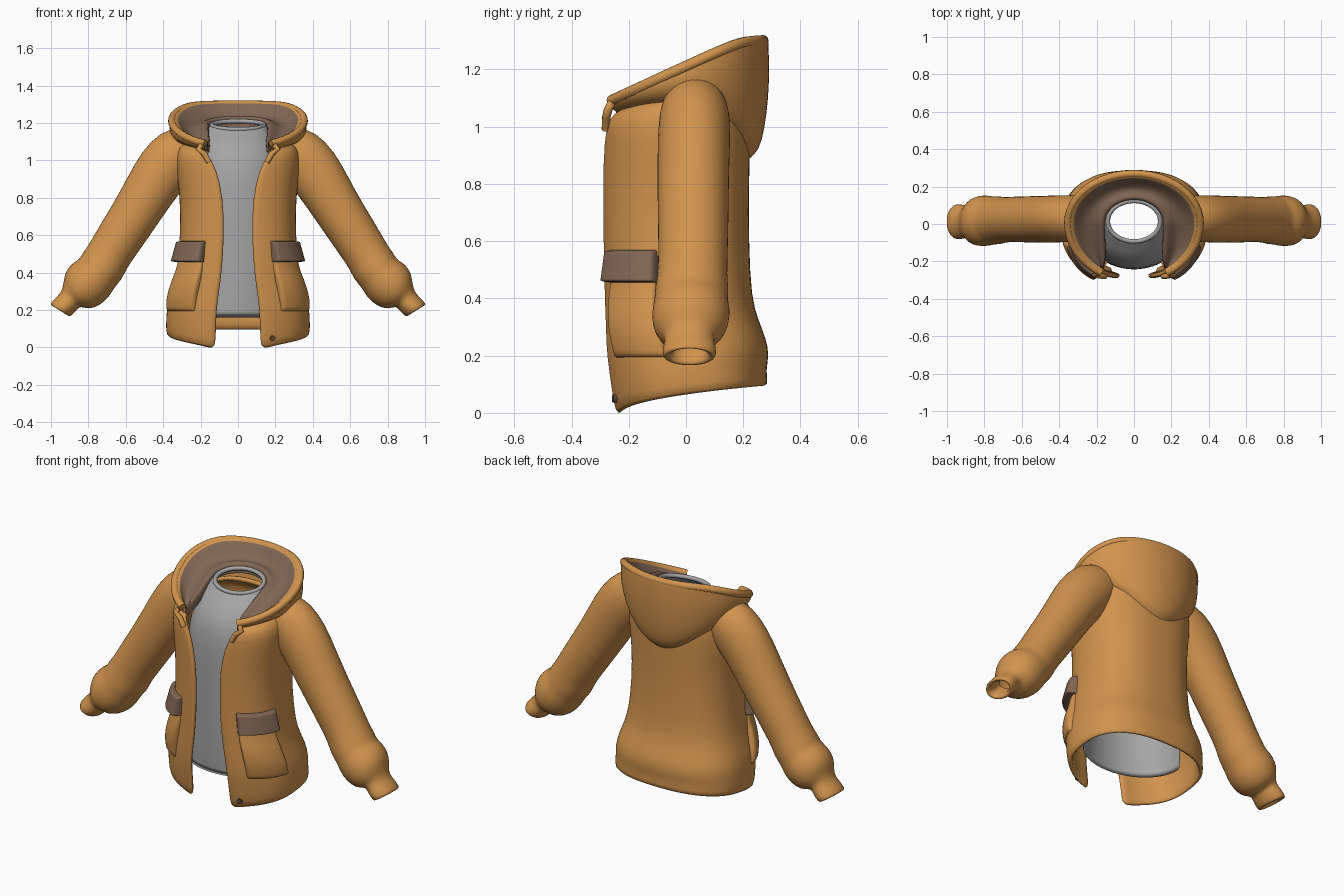
import bpy, bmesh, math
from math import sin, cos, pi
from mathutils import Vector

if "Cube" in bpy.data.objects:
    bpy.data.objects.remove(bpy.data.objects["Cube"])


def material(name, rgb):
    m = bpy.data.materials.new(name)
    m.diffuse_color = (*rgb, 1)
    m.use_nodes = True
    m.node_tree.nodes["Principled BSDF"].inputs["Base Color"].default_value = m.diffuse_color
    return m


ORANGE = material("orange_cloth", (0.64, 0.295, 0.075))
BROWN = material("brown_lining", (0.22, 0.135, 0.09))
GREY = material("grey_shirt", (0.38, 0.38, 0.385))
DARK = material("dark_button", (0.12, 0.06, 0.035))


def loft(name, rows, mats, closed=False, subsurf=1, thick=0, row_mat=None):
    """Skin a grid of points; rows run bottom to top."""
    bm = bmesh.new()
    grid = [[bm.verts.new(p) for p in r] for r in rows]
    n = len(rows[0])
    for i in range(len(rows) - 1):
        for j in range(n if closed else n - 1):
            k = (j + 1) % n
            f = bm.faces.new((grid[i][j], grid[i + 1][j], grid[i + 1][k], grid[i][k]))
            f.smooth = True
            f.material_index = row_mat(i) if row_mat else 0
    if closed:
        bmesh.ops.recalc_face_normals(bm, faces=bm.faces)
    me = bpy.data.meshes.new(name)
    bm.to_mesh(me)
    bm.free()
    ob = bpy.data.objects.new(name, me)
    bpy.context.collection.objects.link(ob)
    for m in mats:
        me.materials.append(m)
    if thick:
        s = ob.modifiers.new("thickness", 'SOLIDIFY')
        s.thickness, s.offset = thick, -1
    if subsurf:
        s = ob.modifiers.new("smooth", 'SUBSURF')
        s.levels = s.render_levels = subsurf
    return ob


def power(v, e):
    return math.copysign(abs(v) ** e, v)


def tube(name, pts, r, mat, cyclic=False):
    cu = bpy.data.curves.new(name, 'CURVE')
    cu.dimensions, cu.bevel_depth, cu.bevel_resolution, cu.use_fill_caps = '3D', r, 3, True
    sp = cu.splines.new('POLY')
    sp.points.add(len(pts) - 1)
    for q, p in zip(sp.points, pts):
        q.co = (*p, 1)
    sp.use_cyclic_u = cyclic
    sp.use_smooth = True
    cu.materials.append(mat)
    ob = bpy.data.objects.new(name, cu)
    bpy.context.collection.objects.link(ob)


# ---- jacket body: height, half width, front y, back y, half opening
BODY = [(0.00, .385, -.258, .290, .120), (0.10, .385, -.272, .278, .120),
        (0.20, .382, -.287, .292, .115), (0.26, .370, -.289, .280, .108),
        (0.32, .350, -.290, .255, .100), (0.40, .328, -.292, .228, .088),
        (0.60, .308, -.295, .220, .074), (0.80, .310, -.298, .220, .080),
        (0.95, .330, -.299, .225, .115), (1.05, .330, -.297, .220, .160),
        (1.10, .300, -.270, .200, .175), (1.13, .220, -.200, .170, .165),
        (1.15, .170, -.140, .140, .140)]
E = 0.82


def body(u, z, off=0.0):
    """Point on the body: u = -1..1 from one front edge round the back to the other."""
    for lo, hi in zip(BODY, BODY[1:]):
        if z <= hi[0]:
            break
    t = (z - lo[0]) / (hi[0] - lo[0])
    _, a, yf, yb, op = [p + (q - p) * t for p, q in zip(lo, hi)]
    yc, b = (yf + yb) / 2, (yb - yf) / 2
    phi = u * (pi - math.asin(min(.95, (op / a) ** (1 / E))))
    x, y = a * power(sin(phi), E), b * power(cos(phi), E)
    n = Vector((x / a ** 2, y / b ** 2, 0)).normalized()
    hem = .108 * min(1, max(0, (y + yc + .245) / .53)) ** .5 - .012
    zz = z + hem * max(0, 1 - z / .2)
    if z > 1:
        zz -= .05 * max(0, -cos(phi)) * min(1, (z - 1) / .1)
    return Vector((x, y + yc, zz)) + n * off


N = 48
loft("jacket_body", [[body(2 * j / N - 1, r[0]) for j in range(N + 1)] for r in BODY],
     [ORANGE], thick=0.028)


def patch(name, u0, u1, z0, z1, depth, mat):
    """Padded panel lying on the body; depth(v) sets how far it stands out."""
    steps = [0, .03] + [.1 + .1 * i for i in range(9)] + [.97, 1]
    us = sorted((u0, u1))
    rows = []
    for v in steps:
        rows.append([body(us[0] + (us[1] - us[0]) * w, z0 + (z1 - z0) * v,
                          -.01 if v in (0, 1) or w in (0, 1) else depth(v)) for w in steps])
    loft(name, rows, [mat])


for s, side in ((1, "right"), (-1, "left")):
    # ---- pockets and flaps
    patch("pocket_" + side, s * .60, s * .885, .19, .49,
          lambda v: .008 + .02 * sin(pi * min(1, v * 1.15)), ORANGE)
    patch("pocket_flap_" + side, s * .59, s * .89, .455, .57,
          lambda v: .05 - .022 * v, BROWN)

    # ---- sleeve: x, y, z, radius across, radius in y
    path = [(.26, .03, 1.07, .12, .11), (.32, .03, 1.04, .150, .125), (.40, .028, .955, .150, .128),
            (.475, .025, .835, .138, .126), (.558, .025, .70, .130, .125),
            (.65, .025, .56, .125, .122), (.70, .022, .48, .120, .122),
            (.725, .02, .435, .128, .130), (.755, .018, .395, .120, .128),
            (.785, .018, .362, .134, .137), (.825, .016, .322, .132, .136),
            (.858, .014, .29, .112, .122), (.882, .012, .275, .080, .095),
            (.895, .012, .258, .064, .084), (.915, .012, .236, .064, .092),
            (.949, .012, .200, .066, .096), (.955, .012, .194, .054, .082),
            (.945, .012, .205, .038, .060), (.89, .012, .262, .036, .056)]
    rows = []
    for i, (x, y, z, r, ry) in enumerate(path):
        p, q = path[max(i - 1, 0)], path[min(i + 1, len(path) - 1)]
        d = Vector((q[0] - p[0], 0, q[2] - p[2])).normalized()
        if i > 13:
            d = Vector((.53, 0, -.85))
        up = Vector((-d.z, 0, d.x))
        ring = []
        for k in range(24):
            a = 2 * pi * k / 24
            v = Vector((x, y, z)) + up * r * cos(a) + Vector((0, ry * sin(a), 0))
            ring.append((s * v.x, v.y, v.z))
        rows.append(ring)
    loft("sleeve_" + side, rows, [ORANGE], closed=True)

# ---- button by the hem
bpy.ops.mesh.primitive_cylinder_add(vertices=16, radius=.014, depth=.014,
                                    location=body(.94, .058, .003), rotation=(pi / 2, 0, .2))
bpy.context.object.name = "button"
bpy.context.object.data.materials.append(DARK)

# ---- hood: outer drape, rim, then lining sinking to the neck
PH = [2.62 * (2 * j / 40 - 1) for j in range(41)]


def rim(phi, sc=1.0):
    c = cos(phi)
    y = (.272 if c > 0 else .315) * c
    d = .20 - y                     # rim slopes down to the front, level at the back
    z = 1.318 - .45 * (d + math.sqrt(d * d + .0025)) / 2
    return .365 * sin(phi) * sc, .005 + y * sc, z


def drape(k, sc):
    row = []
    for phi in PH:
        w = ((1 + cos(phi)) / 2) ** 2
        x, y, z = rim(phi, sc)
        row.append((x, y + .012 * w, z - k * (.06 + .37 * w)))
    return row


def neck(phi):
    c = cos(phi)
    f = max(0, -c) / .87
    return (.160 * sin(phi) * (1 - f) + math.copysign(.168, phi) * f,
            .13 * c if f == 0 else -.25 * f,
            1.20 + .03 * c if f == 0 else 1.20 - .12 * f)


def lining(t, sink):
    return [tuple(a + (b - a) * t - (sink if i == 2 else 0)
                  for i, (a, b) in enumerate(zip(rim(p, .89), neck(p)))) for p in PH]


hood = [drape(1.0, .74), drape(.93, .88), drape(.75, .95), drape(.5, 1.0), drape(.25, 1.01),
        drape(.10, 1.0), drape(0, 1.0), [rim(p, .97) for p in PH], lining(0, .0),
        lining(.25, .04), lining(.55, .045), lining(.8, .01), lining(.95, -.005), lining(1.03, .01),
        [(x * .97, y * .97, z - .05) for x, y, z in map(neck, PH)]]
loft("hood", hood, [ORANGE, BROWN], row_mat=lambda i: 1 if i >= 8 else 0)
# rolled hood edge and collar tips
tube("hood_rim", [(x, y, z - .014) for x, y, z in (rim(p, .97) for p in PH)], .02, ORANGE)
for s, side in ((1, "right"), (-1, "left")):
    tube("collar_tip_" + side, [(s * .195, -.262, 1.08), (s * .212, -.272, 1.06),
                                (s * .18, -.278, 1.035), (s * .155, -.28, .99)], .015, ORANGE)

# ---- shirt front: height, half width, depth to the front
SHIRT = [(.15, .300, .238), (.40, .285, .240), (.80, .280, .245), (.95, .265, .238),
         (1.04, .235, .212), (1.10, .195, .170), (1.135, .165, .128),
         (1.16, .148, .103), (1.165, .138, .095)]
loft("shirt_front", [[(-a * sin(q), -b * cos(q), z + .03 * (1 - cos(q)) * (z > 1.03))
                      for q in [1.75 * (2 * j / 28 - 1) for j in range(29)]] for z, a, b in SHIRT],
     [GREY], thick=0.008)
# shirt neckband
tube("shirt_neckband", [(.14 * cos(q), .015 + .108 * sin(q), 1.188 + .022 * sin(q))
                        for q in [2 * pi * k / 40 for k in range(40)]], .012, GREY, cyclic=True)
